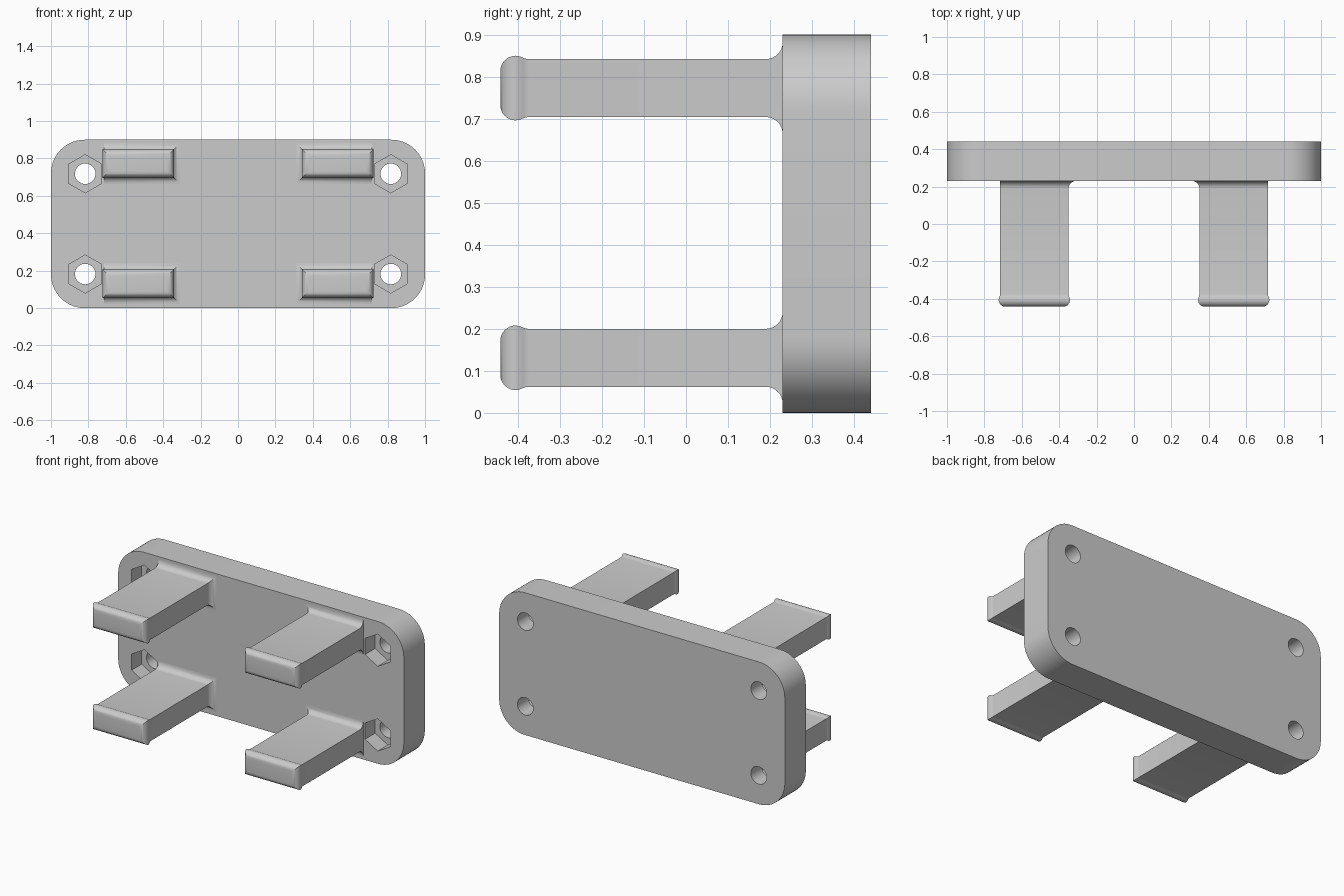
import bpy, bmesh, math
from mathutils import Vector

cube = bpy.data.objects.get("Cube")
if cube:
    bpy.data.objects.remove(cube, do_unlink=True)

GREY = (0.6, 0.6, 0.6, 1)
mat = bpy.data.materials.new("plain grey")
mat.use_nodes = True
mat.diffuse_color = GREY
mat.node_tree.nodes["Principled BSDF"].inputs["Base Color"].default_value = GREY

FRONT, BACK, HEIGHT = 0.23, 0.44, 0.9
MID = HEIGHT / 2


def loft(bm, rings):
    """Skin a stack of equal-length point rings and cap both ends."""
    loops = [[bm.verts.new(p) for p in ring] for ring in rings]
    for a, b in zip(loops, loops[1:]):
        for i in range(len(a)):
            j = (i + 1) % len(a)
            bm.faces.new((a[i], a[j], b[j], b[i]))
    bm.faces.new(loops[0][::-1])
    bm.faces.new(loops[-1])


def prism(bm, outline, y0, y1):
    loft(bm, [[Vector((x, y, z)) for x, z in outline] for y in (y0, y1)])


def finish(name, bm):
    bmesh.ops.recalc_face_normals(bm, faces=bm.faces)
    mesh = bpy.data.meshes.new(name)
    bm.to_mesh(mesh)
    bm.free()
    mesh.materials.append(mat)
    ob = bpy.data.objects.new(name, mesh)
    bpy.context.collection.objects.link(ob)
    return ob


def activate(ob):
    bpy.ops.object.select_all(action='DESELECT')
    ob.select_set(True)
    bpy.context.view_layer.objects.active = ob


def smooth(ob):
    activate(ob)
    bpy.ops.object.shade_smooth_by_angle(angle=math.radians(32))


def circle(cx, cz, r, n, start=0.0):
    return [(cx + r * math.cos(start + math.tau * i / n),
             cz + r * math.sin(start + math.tau * i / n)) for i in range(n)]


# Rounded mounting plate
R, STEPS = 0.18, 14
outline = []
for quarter, (sx, sz) in enumerate([(1, 1), (-1, 1), (-1, -1), (1, -1)]):
    for i in range(STEPS + 1):
        a = math.pi / 2 * (quarter + i / STEPS)
        outline.append((sx * (1 - R) + R * math.cos(a),
                        MID + sz * (MID - R) + R * math.sin(a)))
bm = bmesh.new()
prism(bm, outline, FRONT, BACK)
plate = finish("mounting_plate", bm)

# Bolt holes with hexagonal nut pockets in the front
for sides, radius, y0, y1 in [(6, 0.102, FRONT - 0.1, FRONT + 0.1),
                              (32, 0.055, FRONT - 0.1, BACK + 0.1)]:
    bm = bmesh.new()
    for sx in (-1, 1):
        for sz in (-1, 1):
            prism(bm, circle(sx * 0.817, MID + sz * 0.268, radius, sides, math.pi / 2), y0, y1)
    cutter = finish("hole_cutter", bm)
    cutter.hide_render = True
    mod = plate.modifiers.new("holes", 'BOOLEAN')
    mod.operation, mod.solver, mod.object = 'DIFFERENCE', 'EXACT', cutter
    activate(plate)
    bpy.ops.object.modifier_apply(modifier=mod.name)
    bpy.data.objects.remove(cutter, do_unlink=True)
smooth(plate)

# Prong profile as (y, swell, root flare): rounded lip, neck, straight bar, fillet
LIP, FIL, LIP_Y = 0.037, 0.04, -0.405
profile = []
for i in range(9):
    a = math.pi / 2 * i / 8
    profile.append((LIP_Y - LIP * math.cos(a), 0.008 - LIP * (1 - math.sin(a)), 0))
for t in (0.3, 0.6, 0.8, 1):
    profile.append((LIP_Y + 0.03 * t, 0.004 * (1 + math.cos(math.pi * t)), 0))
for i in range(9):
    a = math.pi / 2 * i / 8
    profile.append((FRONT - FIL + FIL * math.sin(a), 0, FIL * (1 - math.cos(a))))
profile.append((FRONT + 0.01, 0, FIL))

# Four prongs; the root flares on every side except the outer one
X_IN, X_OUT, Z_LOW, Z_HIGH = 0.35, 0.716, 0.062, 0.2
for side, sx in (("left", 1), ("right", -1)):
    for level, lift in (("lower", 0), ("upper", 0.642)):
        rings = []
        for y, swell, flare in profile:
            x0, x1 = X_IN - swell - flare, X_OUT + swell
            z0, z1 = Z_LOW - swell - flare + lift, Z_HIGH + swell + flare + lift
            rings.append([Vector((sx * x, y, z)) for x, z in
                          ((x0, z0), (x1, z0), (x1, z1), (x0, z1))])
        bm = bmesh.new()
        loft(bm, rings)
        smooth(finish(f"{level}_{side}_prong", bm))
